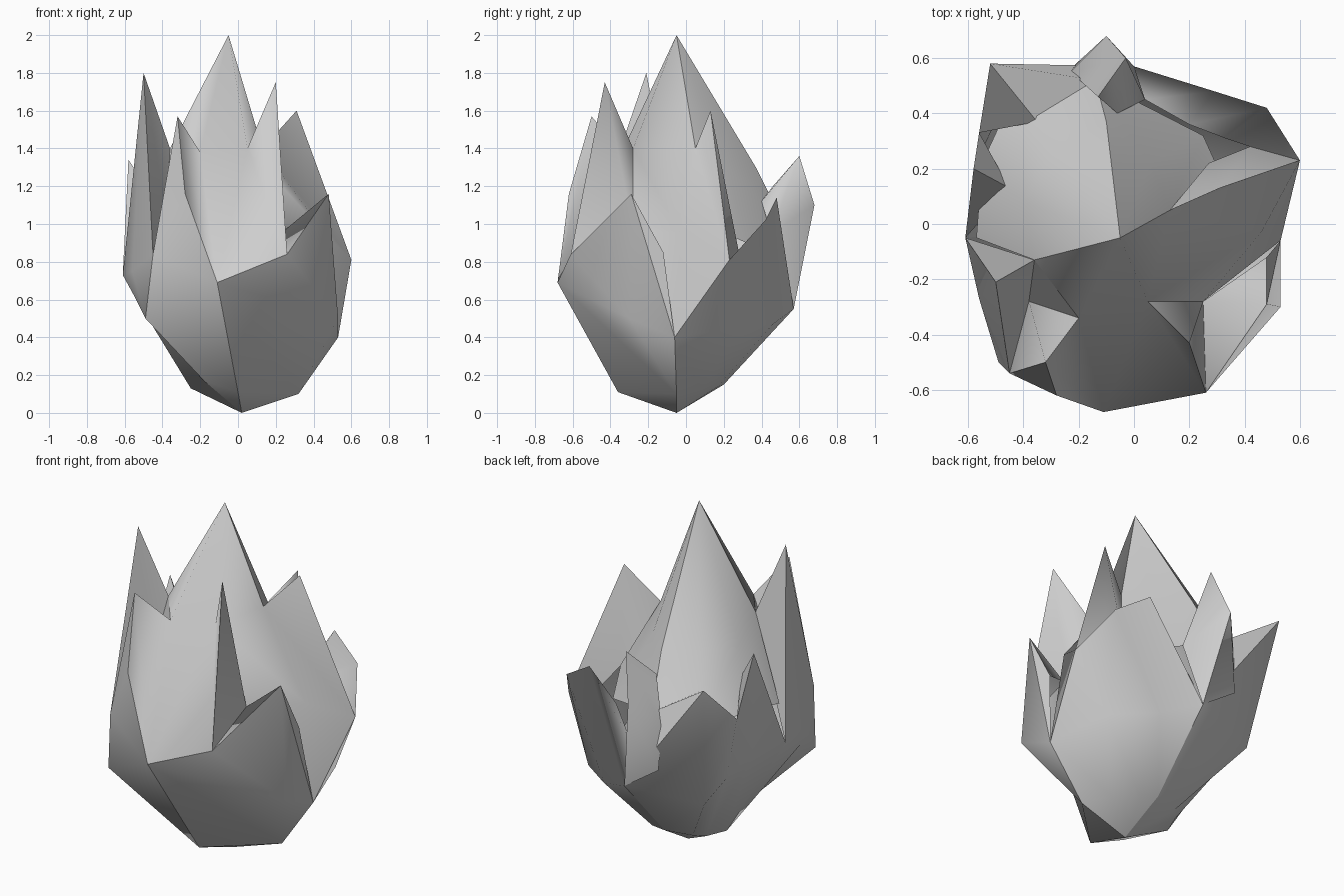
import bpy
from math import radians

cube = bpy.data.objects.get("Cube")
if cube:
    bpy.data.objects.remove(cube)

grey = bpy.data.materials.new("petal grey")
grey.use_nodes = True
grey.diffuse_color = (0.62, 0.62, 0.62, 1)
grey.node_tree.nodes["Principled BSDF"].inputs["Base Color"].default_value = (0.62, 0.62, 0.62, 1)


def petal(name, *lofts):
    """Join several lofts into one petal. A loft is a list of cross-section rows;
    a row that is a single point closes the loft to that point."""
    index, faces = {}, []

    def vertex(point):
        return index.setdefault(point, len(index))

    for rows in lofts:
        width = max(len(row) for row in rows if isinstance(row, list))
        grid = [row if isinstance(row, list) else [row] * width for row in rows]
        for upper, lower in zip(grid, grid[1:]):
            for i in range(width - 1):
                corners = [upper[i], upper[i + 1], lower[i + 1], lower[i]]
                face = list(dict.fromkeys(vertex(p) for p in corners))
                if len(face) > 2:
                    faces.append(face)

    mesh = bpy.data.meshes.new(name)
    mesh.from_pydata(list(index), [], faces)
    mesh.materials.append(grey)
    mesh.shade_smooth()
    mesh.set_sharp_from_angle(angle=radians(75))
    obj = bpy.data.objects.new(name, mesh)
    bpy.context.collection.objects.link(obj)


# Tips of the petals
peak = (-0.05, -0.05, 2.0)
minus_x_tip = (-0.5, -0.21, 1.8)
front_tip = (0.2, -0.43, 1.75)
plus_x_tip = (0.31, 0.13, 1.6)
front_side_tip = (-0.32, -0.5, 1.57)
outer_side_tip = (-0.58, 0.2, 1.34)
outer_front_tip = (0.48, -0.29, 1.16)
back_tip = (-0.03, 0.6, 1.36)
outer_back_tip = (-0.52, 0.58, 1.25)
corner_tip = (0.29, 0.48, 1.14)
corner_shoulder = (0.48, 0.42, 1.02)

# Valleys where petals meet
valley_minus_x = (-0.36, -0.13, 1.4)
valley_front_side = (-0.2, -0.34, 1.38)
valley_front = (0.05, -0.28, 1.4)
valley_plus_x = (0.13, 0.05, 1.4)
valley_low = (0.25, -0.28, 0.97)
valley_outer = (-0.56, 0.33, 1.0)
valley_back = (-0.14, 0.52, 1.0)
bud_back = (-0.1, 0.37, 1.3)
pit = (-0.38, -0.28, 1.05)

# Widest points of the bulb
belly_front = (-0.11, -0.68, 0.69)
belly_corner = (0.26, -0.61, 0.84)
belly_plus_x = (0.53, -0.06, 0.4)
belly_far = (0.6, 0.23, 0.81)
belly_back = (0.0, 0.57, 0.55)
belly_minus_x = (-0.61, -0.05, 0.73)
belly_side = (-0.45, -0.54, 0.84)
belly_side_low = (-0.49, -0.5, 0.5)

# Foot of the bulb
foot = (0.02, -0.05, 0.0)
foot_front = (0.0, -0.36, 0.11)
foot_plus_x = (0.32, -0.05, 0.1)
foot_back = (0.0, 0.2, 0.15)
foot_minus_x = (-0.25, -0.02, 0.13)
foot_side = (-0.18, -0.3, 0.17)

# Tall bud and the front wall that grows out of it
petal("front_petals",
      [peak, [valley_minus_x, valley_front_side, valley_front, valley_plus_x]],
      [[front_side_tip, front_side_tip, valley_front_side, valley_front, front_tip],
       [belly_side, (-0.28, -0.62, 1.16), belly_front, belly_front, belly_corner],
       [belly_side_low, belly_front, belly_front, belly_front, belly_front],
       [foot_side, foot_front, foot_front, foot_front, foot_front], foot],
      [front_tip, [belly_corner, valley_low, valley_front]],
      [[valley_front, valley_plus_x, plus_x_tip],
       [valley_low, (0.46, -0.03, 0.95), belly_far],
       belly_plus_x])

# Hollow between the bud and the two petals beside it
petal("side_hollow",
      [[belly_side, front_side_tip, valley_front_side, valley_minus_x], pit])

# Back of the bud
petal("inner_petal_back",
      [peak, [valley_minus_x, (-0.4, 0.08, 1.3), (-0.28, 0.28, 1.3), bud_back],
       [(-0.57, -0.05, 0.95), (-0.55, 0.22, 1.0), (-0.42, 0.5, 0.95), valley_back]])
petal("inner_petal_side",
      [peak, [valley_plus_x, (0.06, 0.22, 1.3), bud_back],
       [(0.35, 0.1, 1.0), (0.25, 0.32, 0.9), valley_back]])

# Tall petal on the minus x side, outside and inside
petal("minus_x_petal",
      [minus_x_tip, [belly_minus_x, (-0.56, -0.27, 0.75), belly_side],
       [belly_minus_x, (-0.55, -0.28, 0.62), belly_side_low],
       [foot_minus_x, foot_minus_x, foot_side], foot],
      [minus_x_tip, [belly_minus_x, valley_minus_x, pit, belly_side]])

# Inside of the tall petal on the plus x side
petal("plus_x_petal_inside",
      [[valley_plus_x, plus_x_tip, belly_far],
       [valley_plus_x, (0.27, 0.22, 1.05), (0.42, 0.28, 0.85)]])

# Short petal over the front corner
petal("outer_front_petal",
      [[belly_corner, outer_front_tip, belly_plus_x],
       [belly_front, (0.53, -0.3, 0.5), belly_plus_x],
       [foot_front, foot_plus_x, foot_plus_x], foot],
      [outer_front_tip, [belly_corner, valley_low, (0.48, -0.12, 0.85), belly_plus_x]])

# Two short petals sharing one wall at the back
outer_rim = [belly_minus_x, outer_side_tip, valley_outer, outer_back_tip, belly_back]
petal("outer_back_petals",
      [outer_rim,
       [belly_minus_x, (-0.57, 0.2, 0.75), (-0.51, 0.35, 0.65), (-0.42, 0.43, 0.5), belly_back],
       [foot_minus_x, foot_minus_x, (-0.2, 0.1, 0.13), (-0.15, 0.15, 0.14), foot_back], foot],
      [outer_rim,
       [belly_minus_x, (-0.45, 0.13, 1.15), valley_outer, (-0.35, 0.37, 1.12), valley_back]])

# Broad blunt petal on the back corner
corner_rim = [belly_far, corner_shoulder, corner_tip, belly_back]
petal("outer_corner_petal",
      [corner_rim,
       [belly_plus_x, (0.43, 0.29, 0.45), (0.21, 0.46, 0.47), belly_back],
       [foot_plus_x, (0.22, 0.08, 0.12), (0.1, 0.17, 0.14), foot_back], foot],
      [corner_rim,
       [(0.42, 0.28, 0.85), (0.33, 0.31, 0.88), (0.2, 0.36, 0.9), (0.04, 0.45, 0.75)]])

# Pointed petal at the back
hollow_back = (0.04, 0.45, 0.95)
join_back = (-0.13, 0.46, 1.2)
petal("back_petal",
      [[hollow_back, (-0.06, 0.4, 1.12), join_back],
       [hollow_back, back_tip, join_back],
       [hollow_back, (-0.1, 0.68, 1.1), (-0.23, 0.55, 0.95)],
       [belly_back, belly_back, (-0.22, 0.57, 0.7)]])
